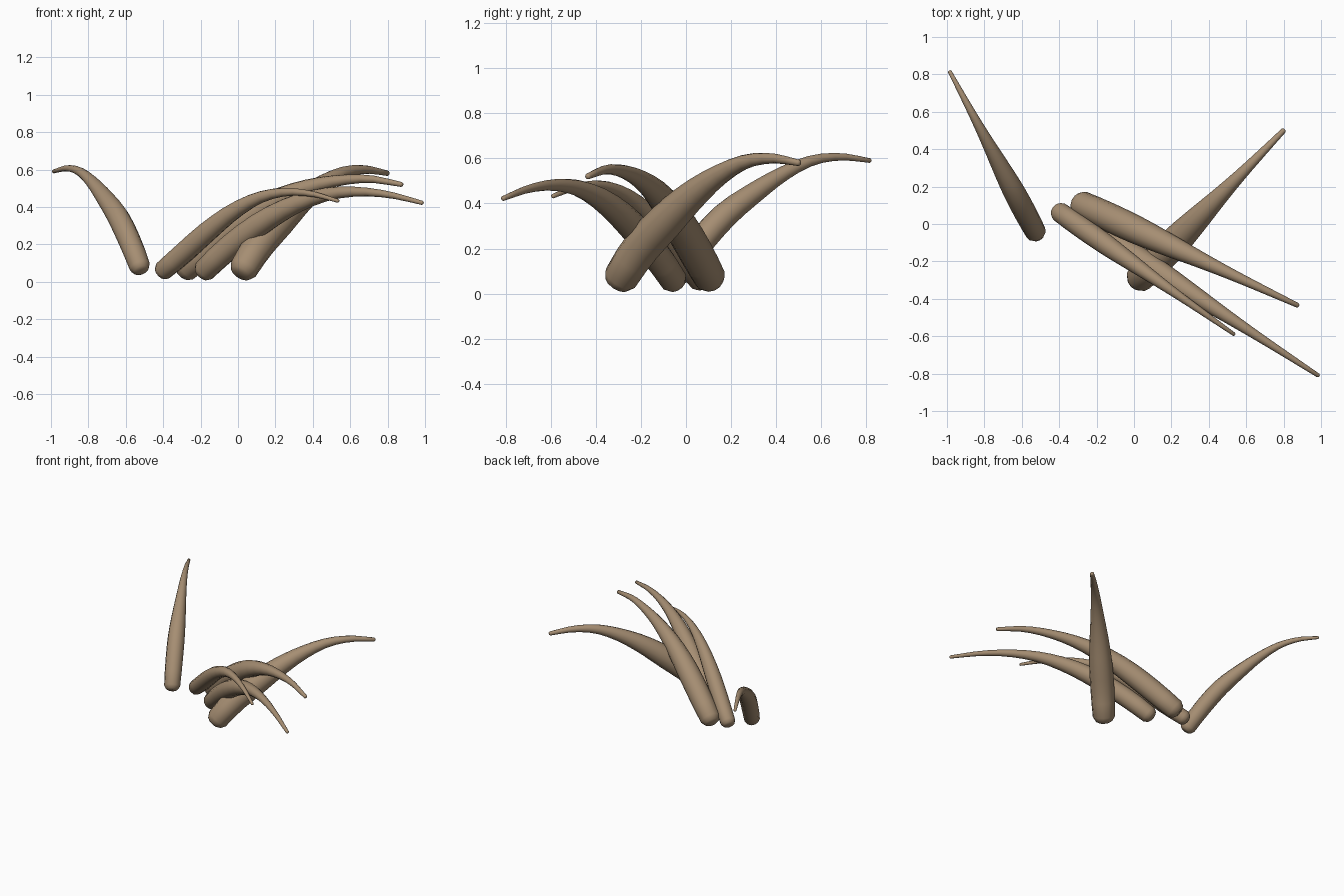
import bpy, bmesh, math
from mathutils import Vector

if "Cube" in bpy.data.objects:
    bpy.data.objects.remove(bpy.data.objects["Cube"])

SIDES = 12
STATIONS = [0, .1, .25, .4, .55, .7, .85, 1]
# thickness along the claw, as a share of its full radius
TAPER = [(0, .93), (.1, 1), (.25, .98), (.4, .8), (.55, .57), (.7, .39), (.85, .27), (1, .17)]
RADII = [t[1] for t in TAPER]


def spline(values, s):
    """Catmull-Rom value at s over the shared stations."""
    i = max(k for k in range(len(STATIONS) - 1) if STATIONS[k] <= s)
    a, b = STATIONS[i], STATIONS[i + 1]
    t = (s - a) / (b - a)

    def slope(k):
        lo, hi = max(k - 1, 0), min(k + 1, len(values) - 1)
        return (values[hi] - values[lo]) / (STATIONS[hi] - STATIONS[lo])
    h = b - a
    return ((2*t**3 - 3*t**2 + 1) * values[i] + (t**3 - 2*t**2 + t) * h * slope(i)
            + (-2*t**3 + 3*t**2) * values[i + 1] + (t**3 - t**2) * h * slope(i + 1))


mat = bpy.data.materials.new("tan_horn")
mat.diffuse_color = (0.38, 0.27, 0.17, 1)
mat.use_nodes = True
mat.node_tree.nodes["Principled BSDF"].inputs["Base Color"].default_value = mat.diffuse_color


def claw(name, base, tip, heights, radius):
    """Tapered tube arching from base to tip, with blunt rounded ends."""
    base, tip = Vector(base), Vector(tip)

    def point(s):
        p = base.lerp(tip, s)
        return Vector((p.x, p.y, spline(heights, s)))

    n = 16
    stops = [(i / n) for i in range(n + 1)]
    pts = [point(s) for s in stops]
    rad = [radius * spline(RADII, s) for s in stops]
    d0 = (pts[1] - pts[0]).normalized()
    d1 = (pts[-1] - pts[-2]).normalized()
    # rounded root and tip
    pts = [pts[0] - d0 * radius * .55, pts[0] - d0 * radius * .4] + pts + [pts[-1] + d1 * rad[-1] * .5]
    rad = [radius * .42, radius * .7] + rad + [rad[-1] * .6]
    side = Vector((tip.y - base.y, base.x - tip.x, 0)).normalized()

    bm = bmesh.new()
    rings = []
    for i, (p, r) in enumerate(zip(pts, rad)):
        d = (pts[min(i + 1, len(pts) - 1)] - pts[max(i - 1, 0)]).normalized()
        up = side.cross(d)
        rings.append([bm.verts.new(p + r * (side * math.cos(a) + up * math.sin(a)))
                      for a in (2 * math.pi * k / SIDES for k in range(SIDES))])
    for a, b in zip(rings, rings[1:]):
        for k in range(SIDES):
            j = (k + 1) % SIDES
            bm.faces.new((a[k], a[j], b[j], b[k]))
    bm.faces.new(rings[0])
    bm.faces.new(rings[-1])
    bmesh.ops.recalc_face_normals(bm, faces=bm.faces)
    for f in bm.faces:
        f.smooth = True
    me = bpy.data.meshes.new(name)
    bm.to_mesh(me)
    bm.free()
    me.materials.append(mat)
    ob = bpy.data.objects.new(name, me)
    bpy.context.collection.objects.link(ob)


# thumb-like claw on the left
claw("thumb_claw", (-.525, -.045), (-.985, .815),
     [.08, .20, .345, .445, .53, .59, .607, .59], .06)
# thick claw crossing the others
claw("crossing_claw", (.03, -.29), (.80, .50),
     [.07, .19, .32, .435, .525, .585, .60, .58], .083)
# three claws sweeping to the front right
claw("back_claw", (-.28, .105), (.875, -.435),
     [.07, .17, .31, .425, .50, .54, .55, .52], .077)
claw("outer_claw", (-.40, .065), (.535, -.59),
     [.06, .14, .265, .375, .45, .48, .47, .432], .057)
claw("front_claw", (-.18, -.055), (.985, -.81),
     [.06, .17, .305, .405, .465, .482, .465, .422], .066)
